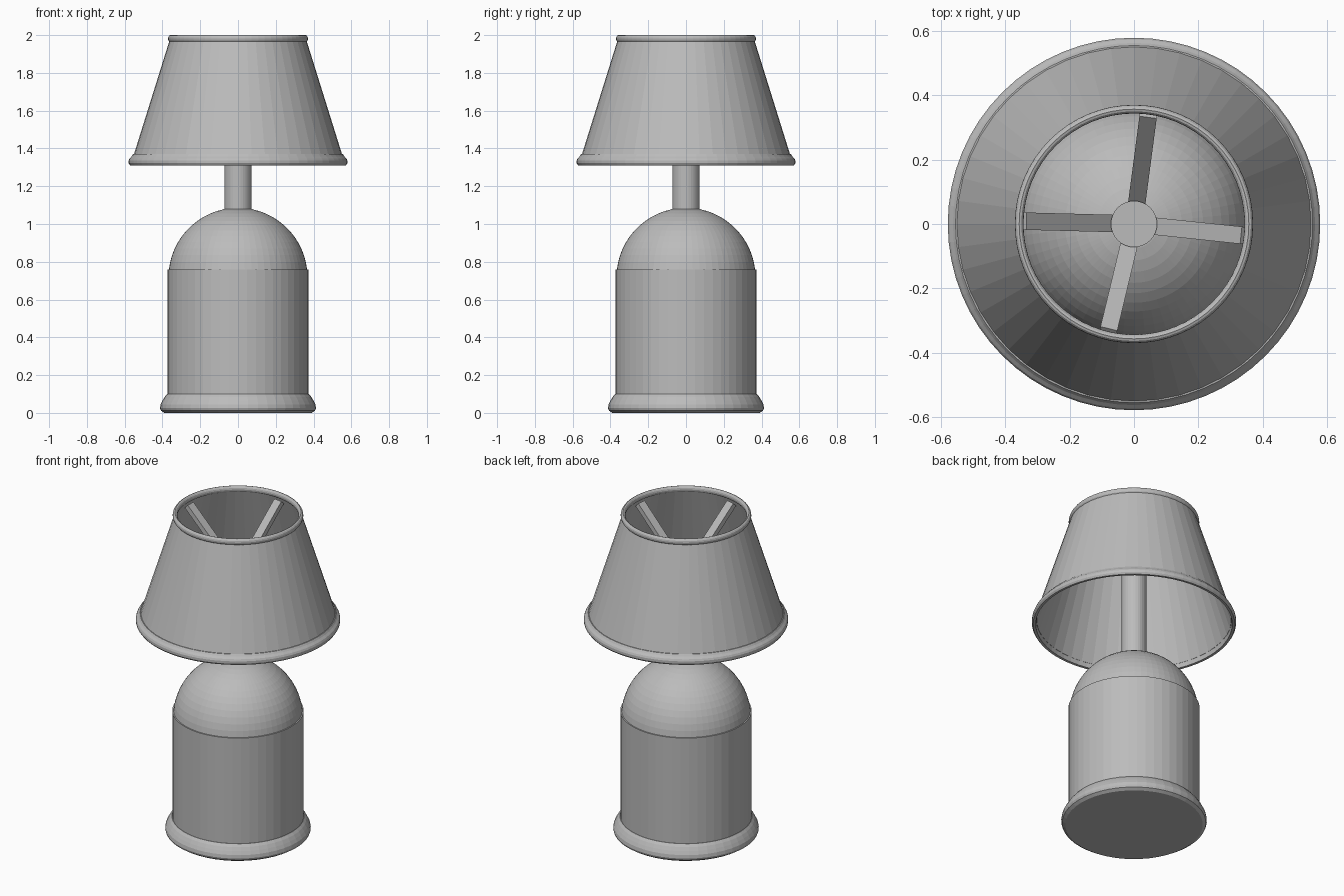
import bpy, bmesh, math
from mathutils import Matrix, Vector

if "Cube" in bpy.data.objects:
    bpy.data.objects.remove(bpy.data.objects["Cube"])

grey = bpy.data.materials.new("light grey")
grey.diffuse_color = (0.5, 0.5, 0.5, 1)
grey.use_nodes = True
grey.node_tree.nodes["Principled BSDF"].inputs["Base Color"].default_value = grey.diffuse_color


def finish(name, bm):
    bmesh.ops.recalc_face_normals(bm, faces=bm.faces)
    me = bpy.data.meshes.new(name)
    bm.to_mesh(me)
    bm.free()
    me.materials.append(grey)
    ob = bpy.data.objects.new(name, me)
    bpy.context.collection.objects.link(ob)
    return ob


def lathe(name, profile, segs=48, closed=False):
    """Spin a (radius, z) profile round the z axis."""
    bm = bmesh.new()
    vs = [bm.verts.new((r, 0, z)) for r, z in profile]
    es = [bm.edges.new(p) for p in zip(vs, vs[1:])]
    if closed:
        es.append(bm.edges.new((vs[-1], vs[0])))
    bmesh.ops.spin(bm, geom=vs + es, cent=(0, 0, 0), axis=(0, 0, 1),
                   angle=math.tau, steps=segs, use_duplicate=False)
    bmesh.ops.remove_doubles(bm, verts=bm.verts, dist=1e-4)
    return finish(name, bm)


def oval(r, z, a, b, n=12):
    return [(r + a * math.cos(math.tau * i / n), z + b * math.sin(math.tau * i / n))
            for i in range(n)]


# Flared foot
lathe("foot", [(0, 0), (0.39, 0), (0.408, 0.012), (0.413, 0.025), (0.41, 0.045),
               (0.40, 0.065), (0.388, 0.085), (0.375, 0.1), (0, 0.1)])

# Body and dome
lathe("body", [(0, 0.09), (0.373, 0.09), (0.373, 0.76), (0, 0.76)])
R, cz, start = 0.368, 0.718, math.asin(0.042 / 0.368)
dome = []
for i in range(15):
    a = start + (math.pi / 2 - start) * i / 14
    dome.append((R * math.cos(a), cz + R * math.sin(a)))
lathe("dome", dome, 64)

# Stem reaching up inside the shade
lathe("stem", [(0, 1.05), (0.072, 1.05), (0.072, 1.71), (0, 1.71)], 32)

# Thin open shade with rolled rims
lathe("shade", [(0.560, 1.34), (0.360, 1.98), (0.352, 1.98), (0.552, 1.34)],
      closed=True)
lathe("lower_rim", [(0.557, 1.312), (0.572, 1.311), (0.579, 1.322), (0.579, 1.336),
                    (0.574, 1.347), (0.563, 1.358), (0.555, 1.37), (0.546, 1.37),
                    (0.553, 1.34)], 64, closed=True)
lathe("upper_rim", oval(0.357, 1.981, 0.0135, 0.019), 64, closed=True)

# Four sloping arms from the stem to the upper rim
for i, deg in enumerate((-6, 82.5, 178.5, 256.5)):
    a = math.radians(deg)
    d = Vector((math.cos(a), math.sin(a), 0))
    p, q = d * 0.05 + Vector((0, 0, 1.66)), d * 0.345 + Vector((0, 0, 1.95))
    along = (q - p).normalized()
    side = Vector((-d.y, d.x, 0))
    up = along.cross(side)
    rot = Matrix((along, side, up)).transposed().to_4x4()
    bm = bmesh.new()
    bmesh.ops.create_cube(bm, size=1, matrix=Matrix.Translation((p + q) / 2) @ rot
                          @ Matrix.Diagonal(((q - p).length, 0.054, 0.03, 1)))
    finish(f"shade_arm_{i + 1}", bm)
